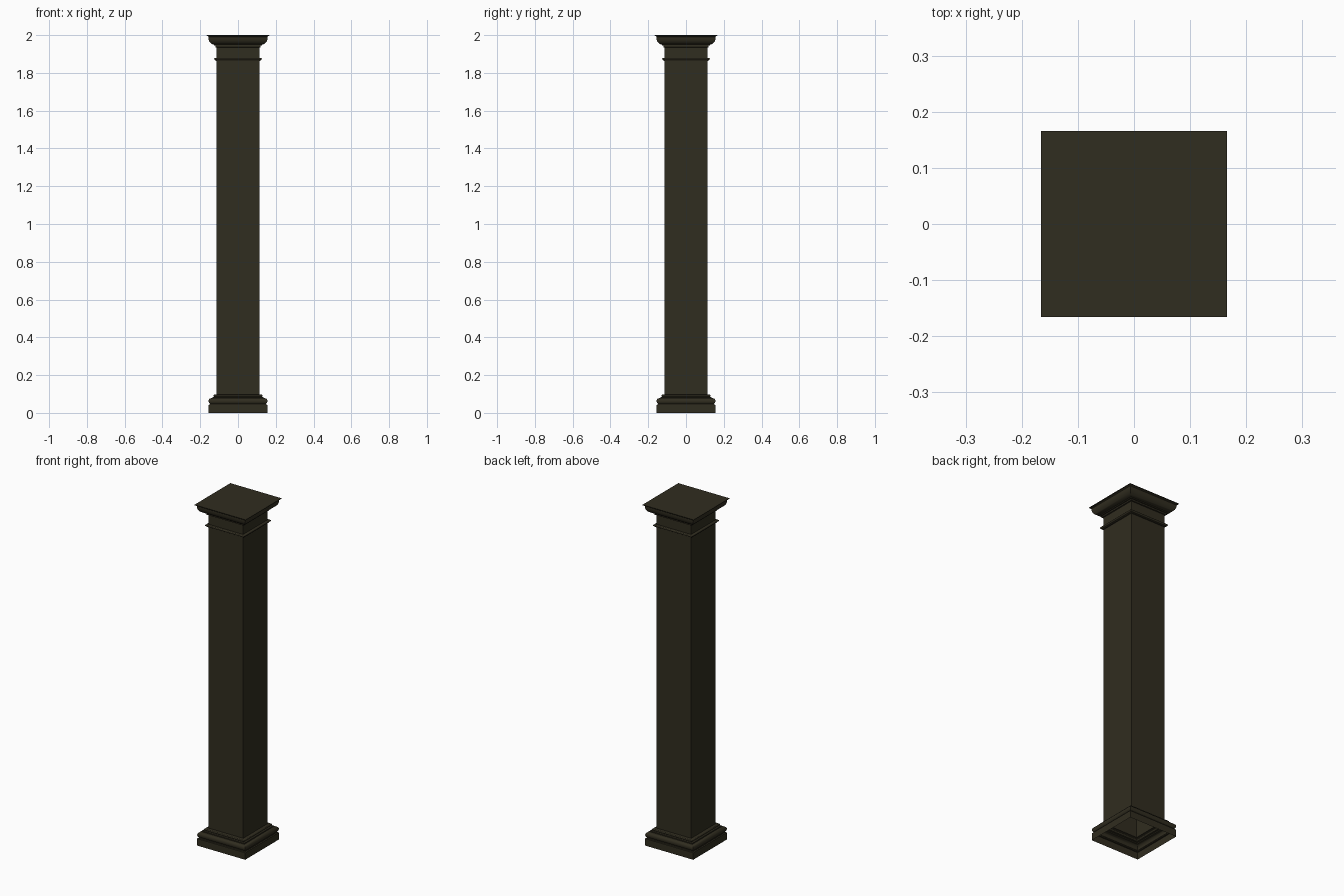
import bpy, bmesh, math

if "Cube" in bpy.data.objects:
    bpy.data.objects.remove(bpy.data.objects["Cube"])

stone = bpy.data.materials.new("dark_stone")
stone.diffuse_color = (0.03, 0.026, 0.014, 1)
stone.use_nodes = True
stone.node_tree.nodes["Principled BSDF"].inputs["Base Color"].default_value = stone.diffuse_color


def square_sweep(name, profile, cap_top=False):
    """Sweep a (half width, height) profile around a square."""
    bm = bmesh.new()
    rings = [[bm.verts.new((sx * w, sy * w, z))
              for sx, sy in ((-1, -1), (1, -1), (1, 1), (-1, 1))]
             for w, z in profile]
    for a, b in zip(rings, rings[1:]):
        for i in range(4):
            j = (i + 1) % 4
            bm.faces.new((a[i], a[j], b[j], b[i]))
    if cap_top:
        bm.faces.new(rings[-1])
    mesh = bpy.data.meshes.new(name)
    bm.to_mesh(mesh)
    bm.free()
    mesh.materials.append(stone)
    obj = bpy.data.objects.new(name, mesh)
    bpy.context.collection.objects.link(obj)
    bpy.context.view_layer.objects.active = obj
    obj.select_set(True)
    bpy.ops.object.shade_smooth_by_angle(angle=math.radians(35))
    obj.select_set(False)


def arc(cx, cz, rx, rz, start, end, n=6):
    """Points of an elliptical arc for a moulding."""
    angles = [math.radians(start + (end - start) * i / n) for i in range(n + 1)]
    return [(cx + rx * math.cos(a), cz + rz * math.sin(a)) for a in angles]


SHAFT = 0.113

# Base: plinth, rounded torus, small fillets; hollow underneath
square_sweep("base", [(0.156, 0), (0.156, 0.041), (0.150, 0.043), (0.150, 0.046)]
             + arc(0.142, 0.062, 0.014, 0.016, -60, 90)
             + [(0.136, 0.078), (0.136, 0.084), (0.128, 0.085)]
             + arc(0.124, 0.091, 0.006, 0.006, -60, 90) + [(SHAFT, 0.098)])

# Plain square shaft
square_sweep("shaft", [(SHAFT, 0.098), (SHAFT, 1.935)])

# Thin bead around the neck
square_sweep("neck_bead", [(SHAFT, 1.862), (0.118, 1.864), (0.118, 1.868)]
             + arc(0.119, 1.874, 0.007, 0.006, -70, 90) + [(SHAFT, 1.880)])

# Capital: fillets, flaring bowl, thin top slab
square_sweep("capital", [(SHAFT, 1.935), (0.120, 1.936), (0.120, 1.944), (0.126, 1.945),
                         (0.126, 1.950)]
             + arc(0.126, 1.986, 0.031, 0.036, -75, 0)
             + [(0.157, 1.991), (0.160, 1.995), (0.166, 1.997), (0.166, 2.0)], cap_top=True)
